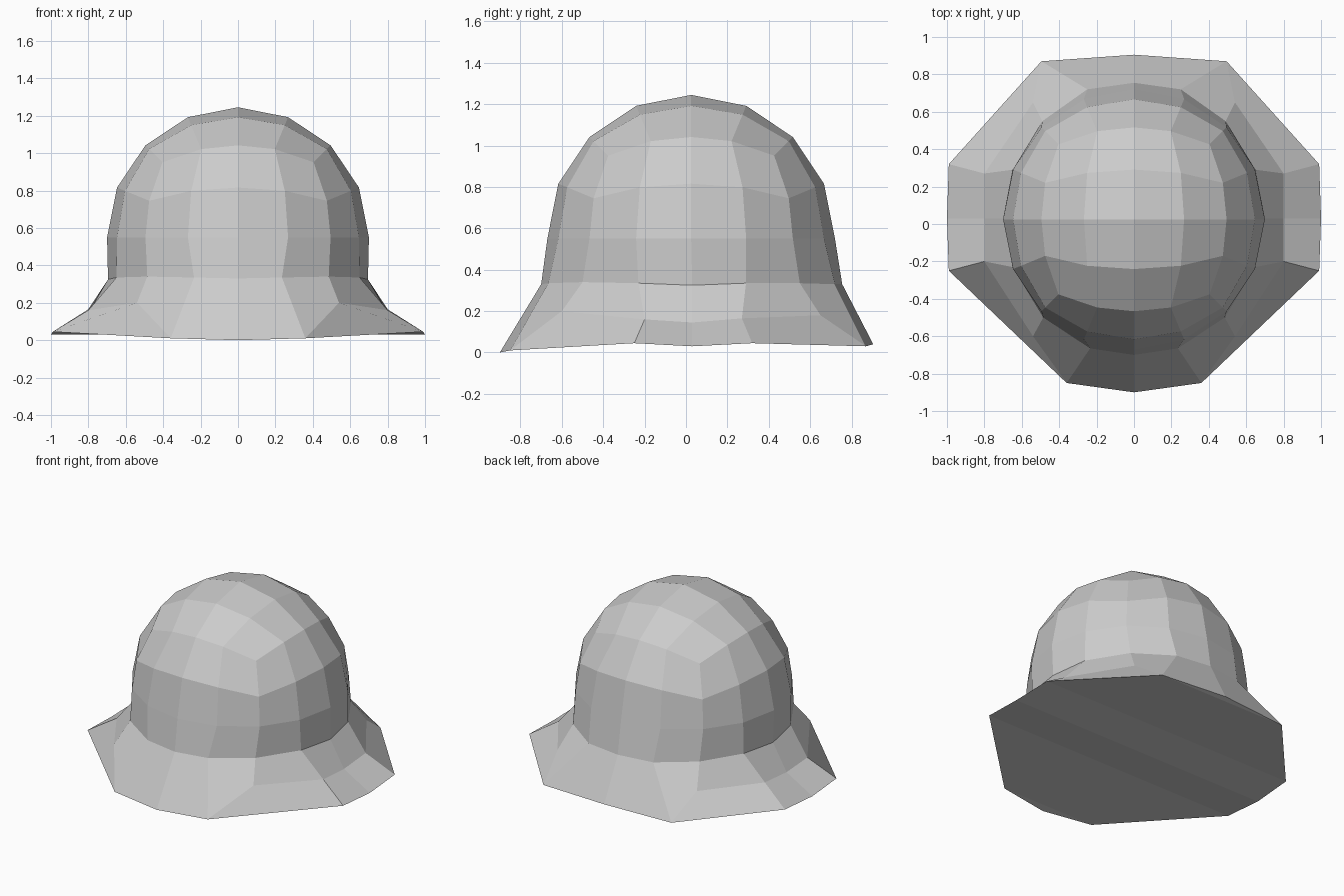
import bpy
import bmesh
import math
from mathutils import Vector

if "Cube" in bpy.data.objects:
    bpy.data.objects.remove(bpy.data.objects["Cube"])

bm = bmesh.new()


def face(*points):
    bm.faces.new([bm.verts.new(p) for p in points])


def dome(i, j, k):
    """Point on a rounded cube; indices run from -2 to 2 on each axis."""
    d = Vector([math.tan(math.radians(22.5 * n)) for n in (i, j, k)]).normalized()
    return (0.70 * d.x, 0.025 + 0.695 * d.y, 0.55 + 0.695 * d.z)


# Crown: right half of the rounded cube above its equator
for i in range(2):
    for j in range(-2, 2):
        face(dome(i, j, 2), dome(i + 1, j, 2), dome(i + 1, j + 1, 2), dome(i, j + 1, 2))
for k in range(2):
    for j in range(-2, 2):
        face(dome(2, j, k), dome(2, j + 1, k), dome(2, j + 1, k + 1), dome(2, j, k + 1))
    for side in (-2, 2):
        for i in range(2):
            face(dome(i, side, k), dome(i + 1, side, k),
                 dome(i + 1, side, k + 1), dome(i, side, k + 1))

# Band: from the equator down to the brim seam, front to back
equator = [(0, -2), (1, -2), (2, -2), (2, -1), (2, 0), (2, 1), (2, 2), (1, 2), (0, 2)]
E = [dome(i, j, 0) for i, j in equator]
R = [(0, -0.70, 0.33), (0.235, -0.665, 0.335), (0.485, -0.50, 0.34),
     (0.65, -0.23, 0.335), (0.695, 0.03, 0.325), (0.65, 0.29, 0.335),
     (0.49, 0.55, 0.335), (0.25, 0.72, 0.33), (0, 0.755, 0.33)]
for n in range(8):
    face(E[n], E[n + 1], R[n + 1], R[n])

# Brim: a fold line along the side, and the outer edge
M = [(0.54, -0.60, 0.20), (0.80, -0.20, 0.16), (0.80, 0.03, 0.145),
     (0.80, 0.27, 0.165), (0.54, 0.65, 0.18)]
O = [(0, -0.90, 0.0), (0.36, -0.85, 0.01), (0.99, -0.25, 0.045), (1.0, 0.03, 0.03),
     (0.99, 0.32, 0.045), (0.495, 0.87, 0.03), (0, 0.905, 0.04)]
face(R[0], R[1], O[1], O[0])
face(R[1], R[2], M[0], O[1])
for n in range(4):
    face(R[n + 2], R[n + 3], M[n + 1], M[n])
    face(M[n], M[n + 1], O[n + 2], O[n + 1])
face(R[6], R[7], O[5], M[4])
face(R[7], R[8], O[6], O[5])

# Underside: strips running across from edge to edge
C = [(0, y, z) for x, y, z in O]
face(O[0], O[1], C[1])
for n in range(1, 5):
    face(O[n], O[n + 1], C[n + 1], C[n])
face(O[5], O[6], C[5])

# Mirror the half and weld the seam
copy = bmesh.ops.duplicate(bm, geom=bm.verts[:] + bm.edges[:] + bm.faces[:])
for v in copy["geom"]:
    if isinstance(v, bmesh.types.BMVert):
        v.co.x = -v.co.x
bmesh.ops.remove_doubles(bm, verts=bm.verts[:], dist=0.0005)
bmesh.ops.recalc_face_normals(bm, faces=bm.faces[:])

mesh = bpy.data.meshes.new("bucket_hat")
bm.to_mesh(mesh)
bm.free()
hat = bpy.data.objects.new("bucket_hat", mesh)
bpy.context.collection.objects.link(hat)

grey = bpy.data.materials.new("light_grey")
grey.diffuse_color = (0.6, 0.6, 0.6, 1)
grey.use_nodes = True
grey.node_tree.nodes["Principled BSDF"].inputs["Base Color"].default_value = grey.diffuse_color
mesh.materials.append(grey)
